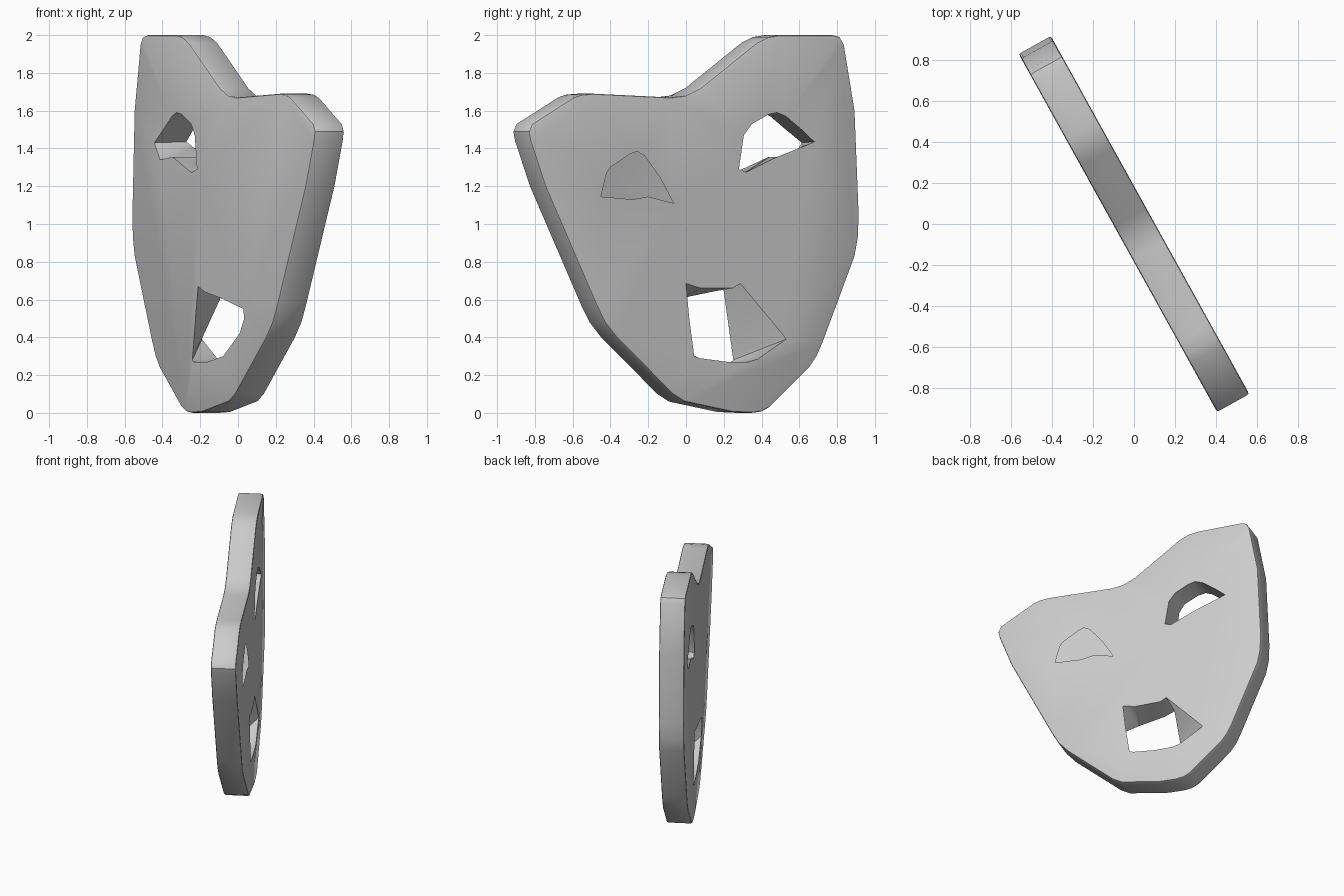
import bpy
import bmesh
from mathutils import Vector

old = bpy.data.objects.get("Cube")
if old:
    bpy.data.objects.remove(old, do_unlink=True)

# The slab stands upright and is turned about z: ALONG runs across its face
ALONG = Vector((-0.485, 0.875, 0))
NORMAL = Vector((0.875, 0.485, 0))
UP = Vector((0, 0, 1))
HALF = 0.09


def place(point, depth):
    return ALONG * point[0] + UP * point[1] + NORMAL * depth


def loft(name, rings):
    """Closed solid through rings of points given as world positions."""
    bm = bmesh.new()
    loops = [[bm.verts.new(co) for co in ring] for ring in rings]
    count = len(loops[0])
    for low, high in zip(loops, loops[1:]):
        for i in range(count):
            j = (i + 1) % count
            bm.faces.new((low[i], low[j], high[j], high[i]))
    caps = [bm.faces.new(loops[0]), bm.faces.new(loops[-1])]
    bmesh.ops.recalc_face_normals(bm, faces=bm.faces)
    if len(rings) > 2:
        bmesh.ops.triangulate(bm, faces=caps)
    mesh = bpy.data.meshes.new(name)
    bm.to_mesh(mesh)
    bm.free()
    obj = bpy.data.objects.new(name, mesh)
    bpy.context.collection.objects.link(obj)
    return obj


def apply_modifier(obj, kind, **settings):
    modifier = obj.modifiers.new(kind.title(), kind)
    for key, value in settings.items():
        setattr(modifier, key, value)
    bpy.ops.object.modifier_apply(modifier=modifier.name)


def through_cutter(name, front, back):
    """Cutter whose section changes from the front outline to the back one."""
    rings = [[place(p, HALF + 0.03) for p in front],
             [place(p, HALF) for p in front],
             [place(p, -HALF) for p in back],
             [place(p, -HALF - 0.03) for p in back]]
    return loft(name, rings)


# Mask plate
outline = [
    (.52, 2), (.84, 2), (.885, 1.99), (.91, 1.95), (.975, 1.6), (1, 1.05),
    (.995, .93), (.975, .83), (.78, .37), (.745, .3), (.7, .24), (.46, .03),
    (.41, .007), (.35, 0), (.23, .005), (-.06, .06), (-.13, .1), (-.47, .4),
    (-.54, .48), (-.59, .57), (-.9, 1.2), (-.99, 1.44), (-1, 1.49),
    (-.98, 1.53), (-.73, 1.67), (-.68, 1.685), (-.61, 1.69), (-.14, 1.67),
    (-.05, 1.68), (.04, 1.72), (.38, 1.96), (.45, 1.99)]
plate = loft("mask_plate", [[place(p, d) for p in outline] for d in (HALF, -HALF)])
bpy.ops.object.select_all(action="DESELECT")
bpy.context.view_layer.objects.active = plate
plate.select_set(True)
apply_modifier(plate, "BEVEL", width=0.012, segments=2, limit_method="ANGLE",
               angle_limit=1.2)

# Open eye
open_eye = through_cutter(
    "open_eye_cutter",
    [(.27, 1.29), (.3, 1.47), (.35, 1.53), (.45, 1.58), (.5, 1.59), (.555, 1.57),
     (.65, 1.5), (.727, 1.435), (.66, 1.41), (.5, 1.355), (.315, 1.275)],
    [(.285, 1.29), (.31, 1.47), (.35, 1.53), (.45, 1.58), (.51, 1.59), (.56, 1.57),
     (.64, 1.51), (.75, 1.43), (.69, 1.34), (.55, 1.355), (.345, 1.272)])

# Mouth, leaning to one side through the plate
mouth = through_cutter(
    "mouth_cutter",
    [(-.05, .685), (-.03, .5), (0, .3), (.03, .29), (.2, .27), (.33, .27),
     (.385, .285), (.555, .39), (.54, .41), (.28, .685), (.235, .66), (.04, .66)],
    [(-.22, .55), (-.23, .5), (-.18, .42), (0, .3), (.17, .27), (.32, .27),
     (.33, .273), (.336, .28), (.333, .3), (.274, .67), (.2, .64), (0, .603)])

# Closed eye: a pocket whose floor slopes up to the face at its lower corner
pocket = [(-.565, 1.145), (-.53, 1.27), (-.507, 1.3), (-.39, 1.37), (-.347, 1.385),
          (-.3, 1.36), (-.21, 1.25), (-.125, 1.11), (-.28, 1.145), (-.37, 1.13)]


def pocket_depth(point):
    slope = 0.6 * (point[1] - point[0] - 1.45)
    return HALF - min(max(slope, 0.01), 0.16)


closed_eye = loft("closed_eye_cutter", [
    [place(p, HALF + 0.03) for p in pocket],
    [place(p, HALF) for p in pocket],
    [place(p, pocket_depth(p)) for p in pocket]])

# Cut the openings and drop the cutters
for cutter in (open_eye, mouth, closed_eye):
    cutter.hide_render = True
    apply_modifier(plate, "BOOLEAN", object=cutter, operation="DIFFERENCE",
                   solver="EXACT")
    bpy.data.objects.remove(cutter, do_unlink=True)

# Plain grey finish
grey = bpy.data.materials.new("plain_grey")
grey.use_nodes = True
colour = (0.6, 0.6, 0.6, 1)
grey.diffuse_color = colour
grey.node_tree.nodes["Principled BSDF"].inputs["Base Color"].default_value = colour
plate.data.materials.clear()
plate.data.materials.append(grey)
bpy.ops.object.shade_smooth_by_angle(angle=0.6)
